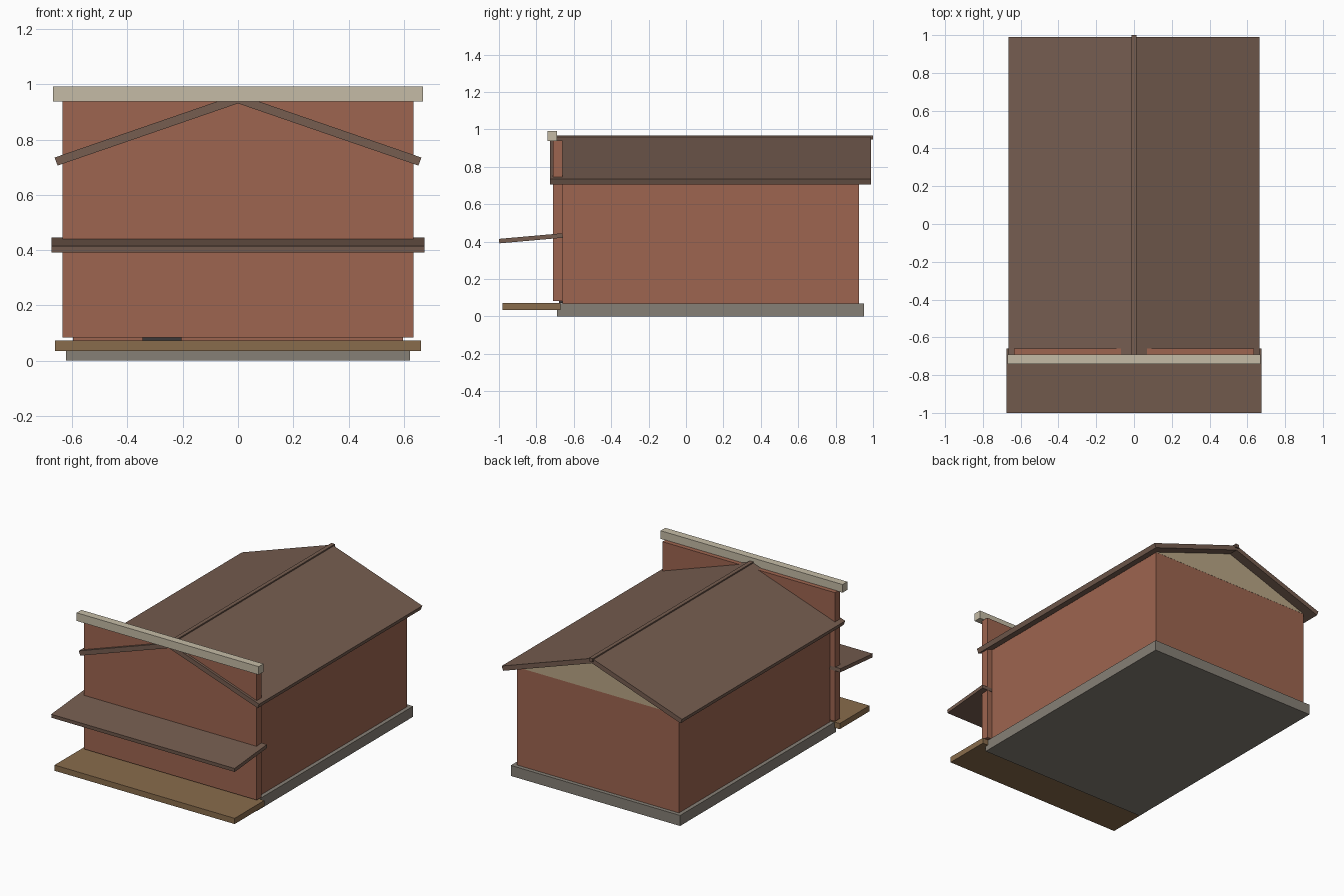
import bpy, bmesh

if "Cube" in bpy.data.objects:
    bpy.data.objects.remove(bpy.data.objects["Cube"])

COLOURS = {
    "brick": (0.34, 0.13, 0.08), "roof": (0.18, 0.11, 0.08),
    "cream": (0.56, 0.50, 0.38), "tan": (0.49, 0.38, 0.24),
    "deck": (0.25, 0.15, 0.072), "stone": (0.24, 0.215, 0.18),
    "dark": (0.045, 0.04, 0.04),
}
MATS = {}
for key, rgb in COLOURS.items():
    MATS[key] = bpy.data.materials.new(key)
    MATS[key].diffuse_color = (*rgb, 1)


def prism(name, mat, profile, axis, lo, hi):
    """Extrude a 2D profile along x (profile = y,z) or along y (profile = x,z)."""
    bm = bmesh.new()
    pts = [(lo, a, b) if axis == "x" else (a, lo, b) for a, b in profile]
    face = bm.faces.new([bm.verts.new(p) for p in pts])
    ext = bmesh.ops.extrude_face_region(bm, geom=[face])
    verts = [v for v in ext["geom"] if isinstance(v, bmesh.types.BMVert)]
    d = hi - lo
    bmesh.ops.translate(bm, verts=verts, vec=(d, 0, 0) if axis == "x" else (0, d, 0))
    bmesh.ops.recalc_face_normals(bm, faces=bm.faces)
    mesh = bpy.data.meshes.new(name)
    bm.to_mesh(mesh)
    bm.free()
    mesh.materials.append(MATS[mat])
    obj = bpy.data.objects.new(name, mesh)
    bpy.context.collection.objects.link(obj)
    return obj


def box(name, mat, x, y, z):
    return prism(name, mat, [(x[0], z[0]), (x[1], z[0]), (x[1], z[1]), (x[0], z[1])],
                 "y", *y)


# Base and body
box("foundation", "stone", (-0.623, 0.623), (-0.69, 0.952), (0, 0.07))
box("main_walls", "brick", (-0.597, 0.597), (-0.66, 0.926), (0.07, 0.722))
box("porch_deck", "deck", (-0.663, 0.663), (-0.982, -0.67), (0.035, 0.073))
box("door", "dark", (-0.345, -0.205), (-0.68, -0.66), (0.073, 0.37))

# Back gable
prism("back_gable", "tan", [(-0.597, 0.722), (0.597, 0.722), (0, 0.933)],
      "y", 0.90, 0.927)

# Tall false front with its cap
box("false_front", "brick", (-0.635, 0.635), (-0.71, -0.66), (0.083, 0.94))
box("front_cap", "cream", (-0.67, 0.67), (-0.74, -0.69), (0.938, 0.992))

# Roof slabs meeting at the ridge, and the ridge strip
prism("roof", "roof", [(-0.653, 0.706), (0, 0.931), (0.653, 0.706),
                       (0.664, 0.735), (0, 0.964), (-0.664, 0.735)],
      "y", -0.726, 0.99)
box("ridge_strip", "roof", (-0.013, 0.013), (-0.735, 1.0), (0.945, 0.968))

# Sloping awning over the porch
prism("awning", "roof", [(-0.998, 0.391), (-0.658, 0.421), (-0.66, 0.445), (-1.0, 0.415)],
      "x", -0.675, 0.675)

for m in bpy.data.materials:
    if m.users and not m.is_grease_pencil:
        m.use_nodes = True
        m.node_tree.nodes["Principled BSDF"].inputs["Base Color"].default_value = m.diffuse_color
